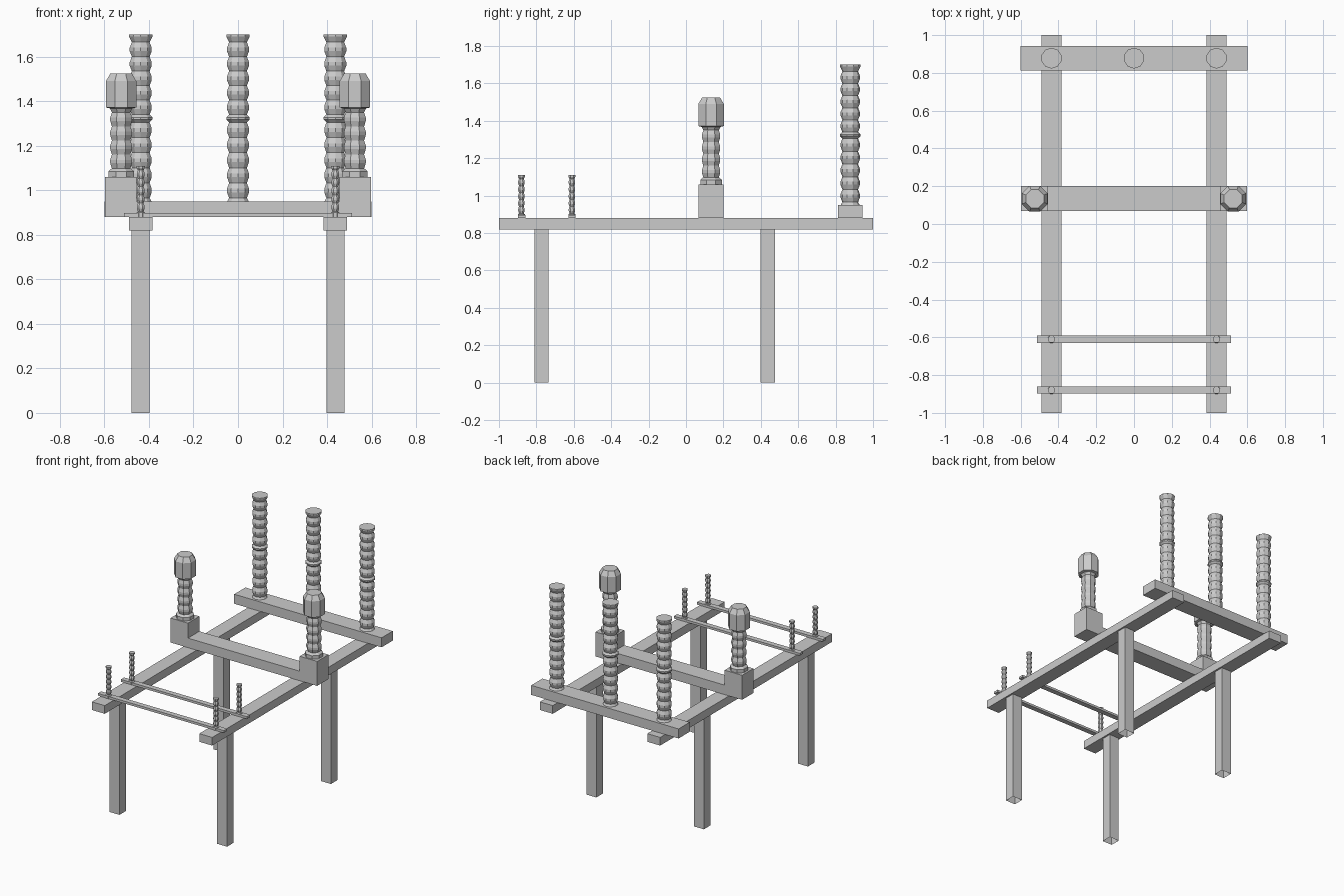
import bpy, bmesh, math

if "Cube" in bpy.data.objects:
    bpy.data.objects.remove(bpy.data.objects["Cube"])


def finish(name, bm):
    bmesh.ops.recalc_face_normals(bm, faces=bm.faces[:])
    mesh = bpy.data.meshes.new(name)
    bm.to_mesh(mesh)
    bm.free()
    obj = bpy.data.objects.new(name, mesh)
    bpy.context.collection.objects.link(obj)
    return obj


def box(name, x0, x1, y0, y1, z0, z1, open_bottom=False):
    bm = bmesh.new()
    bmesh.ops.create_cube(bm, size=1)
    for v in bm.verts:
        v.co = ((x0 + x1) / 2 + v.co.x * (x1 - x0),
                (y0 + y1) / 2 + v.co.y * (y1 - y0),
                (z0 + z1) / 2 + v.co.z * (z1 - z0))
    if open_bottom:
        bm.faces.ensure_lookup_table()
        low = [f for f in bm.faces if all(abs(v.co.z - z0) < 1e-5 for v in f.verts)]
        bmesh.ops.delete(bm, geom=low, context='FACES_ONLY')
    return finish(name, bm)


def turned(name, x, y, profile, sides):
    """Lathe a (radius, z) profile into a faceted, capped solid."""
    bm = bmesh.new()
    rings = []
    for r, z in profile:
        angles = [2 * math.pi * (i + 0.5) / sides for i in range(sides)]
        rings.append([bm.verts.new((x + r * math.cos(a), y + r * math.sin(a), z)) for a in angles])
    for a, b in zip(rings, rings[1:]):
        for i in range(sides):
            j = (i + 1) % sides
            bm.faces.new((a[i], a[j], b[j], b[i]))
    bm.faces.new(rings[0][::-1])
    bm.faces.new(rings[-1])
    return finish(name, bm)


def waves(z0, z1, bulges, r_min, r_max):
    """Ribbed grip profile: narrow waists alternating with short flat bulges."""
    step = (z1 - z0) / bulges
    pts = [(r_min, z0)]
    for i in range(bulges):
        z = z0 + i * step
        pts += [(r_max, z + 0.38 * step), (r_max, z + 0.62 * step), (r_min, z + step)]
    return pts


# Tall post: two ribbed sections stacked, flared collar in the middle and at the top
tall = ([(0.051, 0.95)] + waves(0.965, 1.305, 5, 0.042, 0.052)
        + [(0.055, 1.318), (0.055, 1.328)]
        + waves(1.34, 1.665, 5, 0.042, 0.052) + [(0.055, 1.69), (0.055, 1.70)])
# Thin peg: same idea, one section with a foot and a cap
thin = ([(0.021, 0.88), (0.021, 0.9)] + waves(0.905, 1.09, 5, 0.014, 0.019)
        + [(0.02, 1.1), (0.02, 1.11)])
# Knobbed handle: collar, ribbed neck, large faceted head
knob = ([(0.062, 1.06), (0.062, 1.085), (0.053, 1.093)]
        + waves(1.098, 1.35, 4, 0.045, 0.053)
        + [(0.055, 1.368), (0.074, 1.372), (0.074, 1.49), (0.052, 1.525)])

# Side rails, legs, blocks and handles, mirrored left and right
for s, side in ((-1, "left"), (1, "right")):
    def pair(a, b):
        return sorted((s * a, s * b))

    box(side + "_rail", *pair(0.385, 0.49), -1, 1, 0.82, 0.88)
    box(side + "_front_leg", *pair(0.398, 0.478), -0.81, -0.735, 0, 0.82, True)
    box(side + "_rear_leg", *pair(0.398, 0.478), 0.398, 0.475, 0, 0.82, True)
    box(side + "_handle_block", *pair(0.455, 0.597), 0.068, 0.2, 0.88, 1.06)
    turned(side + "_knob_handle", s * 0.525, 0.134, knob, 8)
    for y, label in ((-0.88, "outer"), (-0.61, "inner")):
        turned(f"{side}_{label}_peg", s * 0.437, y, thin, 8)

# Crossbars
box("rear_crossbar", -0.6, 0.6, 0.813, 0.943, 0.88, 0.95)
box("middle_crossbar", -0.455, 0.455, 0.068, 0.2, 0.88, 0.95)
for y, label in ((-0.878, "outer"), (-0.61, "inner")):
    box(label + "_front_slat", -0.513, 0.513, y - 0.019, y + 0.019, 0.88, 0.897)

# Tall rear posts
for x, label in ((-0.437, "left"), (0, "middle"), (0.437, "right")):
    turned(label + "_tall_post", x, 0.878, tall, 10)
